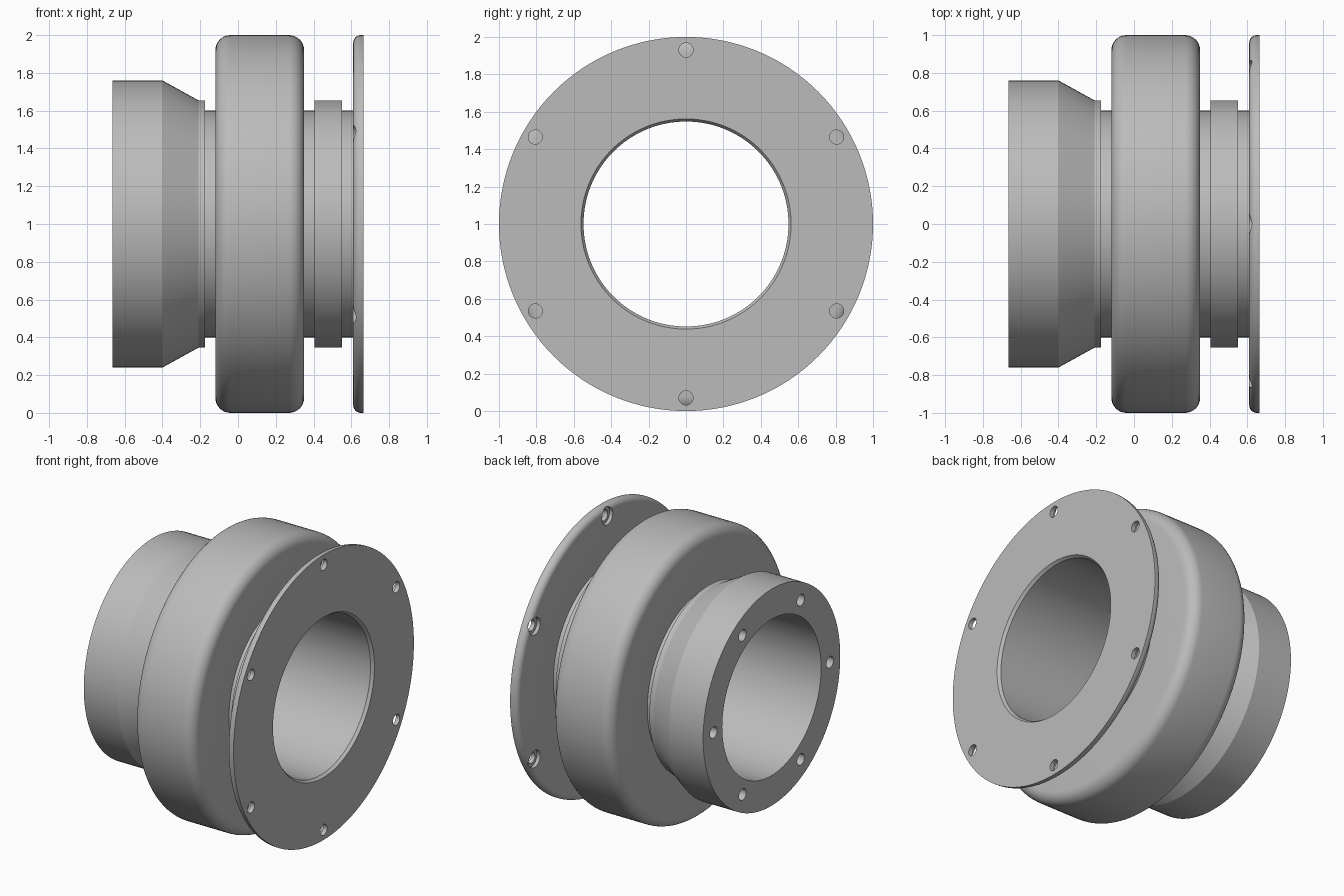
import bpy, bmesh, math
from mathutils import Matrix, Vector

SEGMENTS = 128
BORE = 0.548

if "Cube" in bpy.data.objects:
    bpy.data.objects.remove(bpy.data.objects["Cube"], do_unlink=True)

steel = bpy.data.materials.new("grey_steel")
steel.use_nodes = True
grey = (0.5, 0.5, 0.5, 1)
steel.diffuse_color = grey
steel.node_tree.nodes["Principled BSDF"].inputs["Base Color"].default_value = grey


def add_object(name, bm):
    mesh = bpy.data.meshes.new(name)
    bmesh.ops.recalc_face_normals(bm, faces=bm.faces)
    bm.to_mesh(mesh)
    bm.free()
    obj = bpy.data.objects.new(name, mesh)
    bpy.context.collection.objects.link(obj)
    return obj


def arc(x, r, radius, start, end, steps=8):
    """Rounded corner of a profile, angles in degrees."""
    angles = [math.radians(start + (end - start) * i / steps) for i in range(steps + 1)]
    return [(x + radius * math.cos(a), r + radius * math.sin(a)) for a in angles]


def lathe(name, profile):
    """Turn a closed (x, radius) profile around the x axis."""
    bm = bmesh.new()
    verts = [bm.verts.new((x, 0, r)) for x, r in profile]
    edges = [bm.edges.new((a, b)) for a, b in zip(verts, verts[1:] + verts[:1])]
    bmesh.ops.spin(bm, geom=verts + edges, cent=(0, 0, 0), axis=(1, 0, 0),
                   angle=math.tau, steps=SEGMENTS)
    bmesh.ops.remove_doubles(bm, verts=bm.verts, dist=1e-5)
    bmesh.ops.translate(bm, verts=bm.verts, vec=(0, 0, 1))
    return add_object(name, bm)


def drill(target, x0, x1, circle, radius, first_angle):
    """Cut a ring of six round holes running from x0 to x1."""
    bm = bmesh.new()
    for i in range(6):
        a = math.radians(first_angle + 60 * i)
        centre = Vector(((x0 + x1) / 2, circle * math.cos(a), 1 + circle * math.sin(a)))
        bmesh.ops.create_cone(bm, cap_ends=True, segments=32, radius1=radius,
                              radius2=radius, depth=x1 - x0,
                              matrix=Matrix.Translation(centre) @ Matrix.Rotation(math.pi / 2, 4, "Y"))
    cutter = add_object("hole_cutter", bm)
    cutter.hide_render = True
    cut = target.modifiers.new("holes", "BOOLEAN")
    cut.operation = "DIFFERENCE"
    cut.solver = "EXACT"
    cut.object = cutter
    bpy.context.view_layer.objects.active = target
    bpy.ops.object.modifier_apply(modifier=cut.name)
    bpy.data.objects.remove(cutter, do_unlink=True)


# Outer profile of the turned body, from the flared end to the flange
flare = [(-0.665, BORE), (-0.665, 0.76), (-0.4, 0.76), (-0.21, 0.655), (-0.175, 0.655), (-0.175, 0.6)]
wheel = [(-0.12, 0.6)] + arc(-0.04, 0.92, 0.08, 180, 90) + arc(0.27, 0.92, 0.08, 90, 0) + [(0.35, 0.6)]
collar = [(0.405, 0.6), (0.405, 0.655), (0.55, 0.655), (0.55, 0.6)]
flange = [(0.61, 0.6)] + arc(0.65, 0.96, 0.04, 180, 90) + [(0.665, 1)]
bore_chamfer = [(0.665, 0.562), (0.645, BORE)]
body = lathe("flanged_hub", flare + wheel + collar + flange + bore_chamfer)

# Bolt holes: counterbored through the flange, blind in the flared end
drill(body, 0.58, 0.7, 0.93, 0.038, 30)
drill(body, 0.58, 0.635, 0.93, 0.06, 30)
drill(body, -0.7, -0.42, 0.645, 0.04, 0)

body.data.materials.clear()
body.data.materials.append(steel)
for face in body.data.polygons:
    face.material_index = 0
bpy.ops.object.select_all(action="DESELECT")
body.select_set(True)
bpy.context.view_layer.objects.active = body
bpy.ops.object.shade_smooth_by_angle(angle=math.radians(25))
